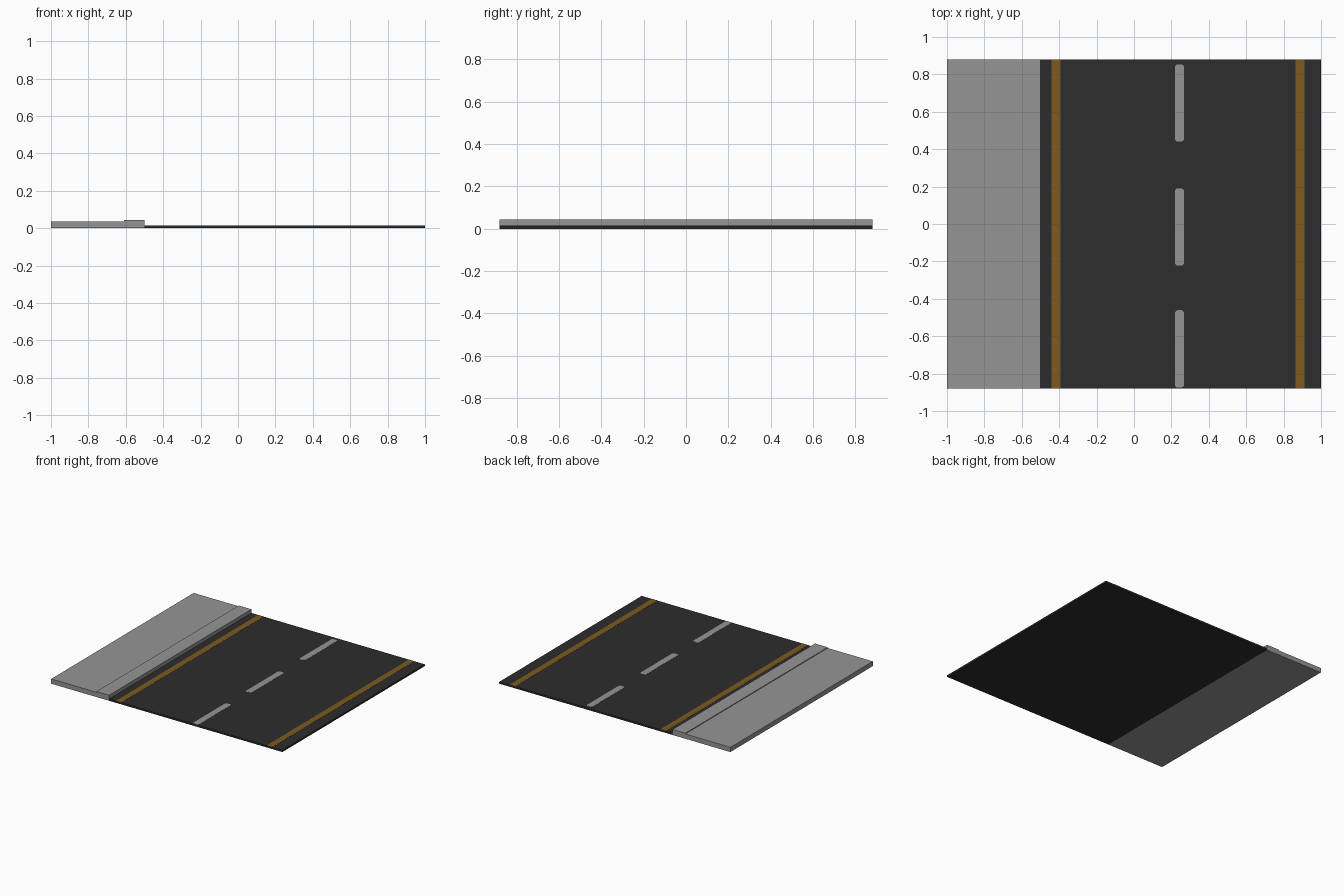
import bpy, bmesh

if "Cube" in bpy.data.objects:
    bpy.data.objects.remove(bpy.data.objects["Cube"])

HALF = 0.88       # half the street length
ROAD_TOP = 0.014


def material(name, rgb):
    m = bpy.data.materials.new(name)
    m.diffuse_color = (*rgb, 1)
    m.use_nodes = True
    m.node_tree.nodes["Principled BSDF"].inputs["Base Color"].default_value = m.diffuse_color
    return m


concrete = material("concrete grey", (0.30, 0.30, 0.30))
asphalt = material("asphalt", (0.026, 0.026, 0.026))
yellow = material("dark yellow paint", (0.205, 0.103, 0.0145))
white = material("faded white paint", (0.30, 0.30, 0.30))


def prism(name, outline, z0, z1, mat):
    """Extrude a plan outline from z0 up to z1."""
    bm = bmesh.new()
    face = bm.faces.new([bm.verts.new((x, y, z0)) for x, y in outline])
    top = bmesh.ops.extrude_face_region(bm, geom=[face])["geom"]
    for v in top:
        if isinstance(v, bmesh.types.BMVert):
            v.co.z = z1
    bmesh.ops.recalc_face_normals(bm, faces=bm.faces)
    me = bpy.data.meshes.new(name)
    bm.to_mesh(me)
    bm.free()
    me.materials.append(mat)
    ob = bpy.data.objects.new(name, me)
    bpy.context.collection.objects.link(ob)
    return ob


def rect(x0, x1, y0, y1, c=0.0):
    """Rectangle outline, with corners cut by c when given."""
    if c == 0:
        return [(x0, y0), (x1, y0), (x1, y1), (x0, y1)]
    return [(x0 + c, y0), (x1 - c, y0), (x1, y0 + c), (x1, y1 - c),
            (x1 - c, y1), (x0 + c, y1), (x0, y1 - c), (x0, y0 + c)]


# pavement, kerb and road slabs
prism("sidewalk", rect(-1, -0.61, -HALF, HALF), 0, 0.037, concrete)
prism("curb", rect(-0.61, -0.5, -HALF, HALF), 0, 0.043, concrete)
prism("road", rect(-0.5, 1, -HALF, HALF), 0, ROAD_TOP, asphalt)

# painted edge lines
for side, x in (("left", -0.417), ("right", 0.887)):
    prism(f"{side}_edge_line", rect(x - 0.024, x + 0.024, -HALF, HALF),
          ROAD_TOP - 0.001, ROAD_TOP + 0.001, yellow)

# dashed centre line
for i, y in enumerate((-0.668, -0.016, 0.647)):
    prism(f"centre_dash_{i + 1}", rect(0.218, 0.268, y - 0.207, y + 0.207, 0.011),
          ROAD_TOP - 0.001, ROAD_TOP + 0.001, white)
